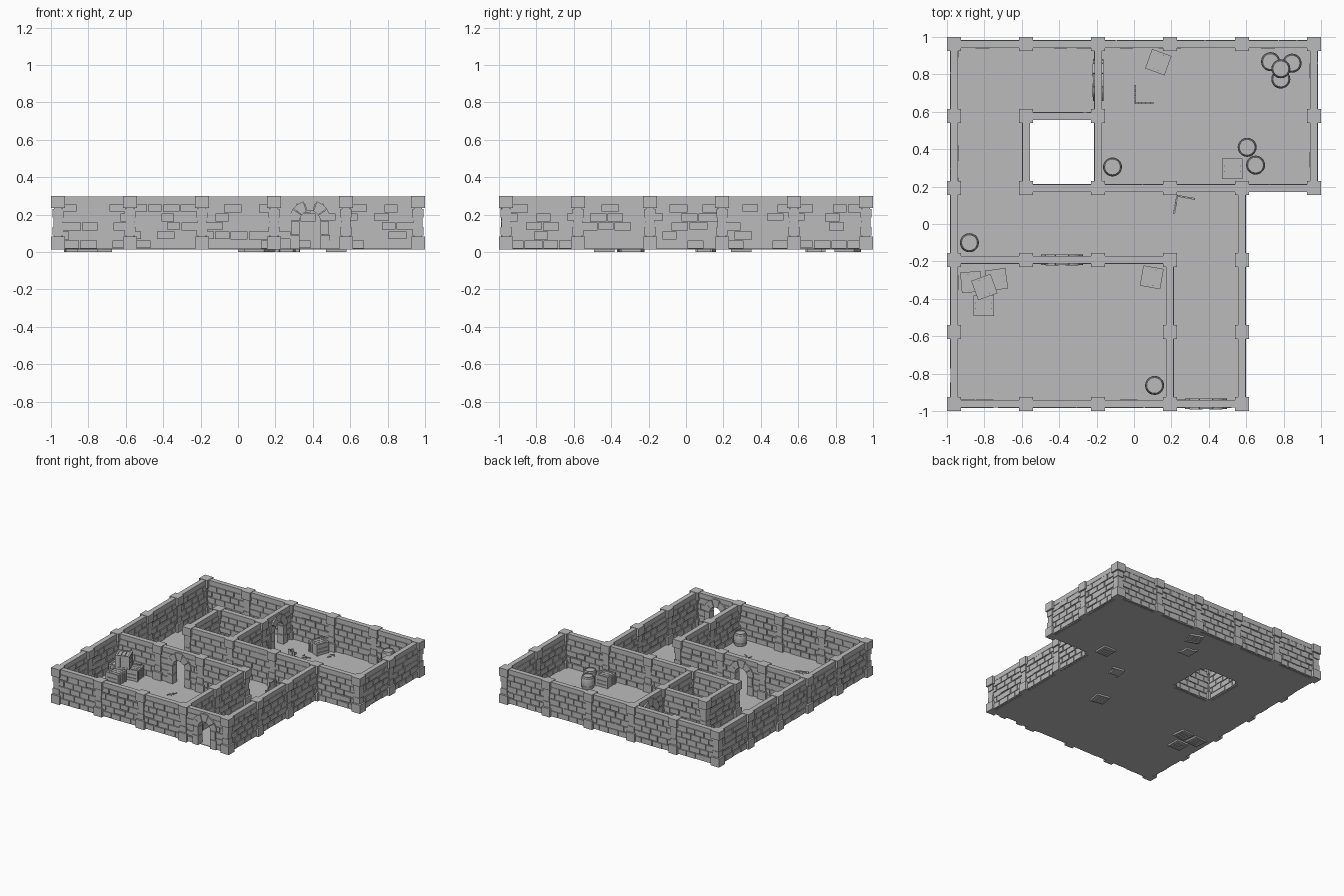
import bpy, bmesh, math, random
from mathutils import Matrix, Vector

if "Cube" in bpy.data.objects:
    bpy.data.objects.remove(bpy.data.objects["Cube"])

random.seed(4)
STEP = 0.3848
G = [-0.962 + STEP * i for i in range(6)]      # pillar grid lines
Z0, TOP, ROW = 0.015, 0.297, 0.0485            # wall foot, wall top, brick row height

stone = bpy.data.materials.new("stone grey")
stone.diffuse_color = (0.5, 0.5, 0.5, 1)
stone.use_nodes = True
stone.node_tree.nodes["Principled BSDF"].inputs["Base Color"].default_value = stone.diffuse_color


def box(bm, lo, hi, m=Matrix()):
    c = [(a + b) / 2 for a, b in zip(lo, hi)]
    s = [b - a for a, b in zip(lo, hi)]
    bmesh.ops.create_cube(bm, size=1, matrix=m @ Matrix.Translation(c) @ Matrix.Diagonal((*s, 1)))


def prism(bm, pts, half, m):
    """Extrude an (x, z) outline through y = -half..half."""
    a = [bm.verts.new(m @ Vector((x, -half, z))) for x, z in pts]
    b = [bm.verts.new(m @ Vector((x, half, z))) for x, z in pts]
    bm.faces.new(a)
    bm.faces.new(b[::-1])
    for i in range(len(a)):
        j = (i + 1) % len(a)
        bm.faces.new((a[j], a[i], b[i], b[j]))


def finish(bm, name):
    bmesh.ops.recalc_face_normals(bm, faces=bm.faces)
    me = bpy.data.meshes.new(name)
    bm.to_mesh(me)
    bm.free()
    me.materials.append(stone)
    return place(me, name)


def place(me, name, loc=(0, 0, 0), rot=0):
    ob = bpy.data.objects.new(name, me)
    ob.location, ob.rotation_euler.z = loc, math.radians(rot)
    bpy.context.collection.objects.link(ob)
    return ob


def brick_span(bm, m, x0, x1, z, odd):
    """One row of uneven bricks over a recessed mortar core."""
    box(bm, (x0, -0.013, z), (x1, 0.013, z + ROW), m)
    x = x0
    w = 0.045 if odd else 0.09
    while x < x1 - 0.005:
        e = x + w * random.uniform(0.8, 1.15)
        if x1 - e < 0.03:
            e = x1
        t = random.uniform(0.0185, 0.0225)
        drop = random.choice((0, 0, 0.004))
        box(bm, (x + 0.003, -t, z + 0.003 + drop), (e - 0.003, t, z + ROW - 0.003), m)
        x, w = e, 0.09


def wall(bm, m, arch=False):
    """One bay of wall, centred on its own origin."""
    h = STEP / 2 - 0.022
    for r in range(5):
        z = Z0 + r * ROW
        if arch:
            d = max(0, z + ROW / 2 - 0.165)
            gap = math.sqrt(max(0.1 ** 2 - d * d, 0.0036))
            brick_span(bm, m, -h, -gap, z, r % 2)
            brick_span(bm, m, gap, h, z, r % 2)
        else:
            brick_span(bm, m, -h, h, z, r % 2)
    box(bm, (-h, -0.02, Z0 + 5 * ROW), (h, 0.02, TOP), m)      # coping


def arch(bm, m):
    """Jamb stones and five voussoirs."""
    for s in (-1, 1):
        for k, (z0, z1) in enumerate(((Z0, 0.09), (0.093, 0.163))):
            a, b = s * 0.055, s * (0.107 - 0.008 * k)
            box(bm, (min(a, b), -0.028, z0), (max(a, b), 0.028, z1), m)
    n = 5
    for k in range(n):
        t = [math.pi * (k + f) / n for f in (0.03, 0.5, 0.97)]
        R = 0.12 if k == 2 else 0.112
        pts = [(0.055 * math.cos(a), 0.165 + 0.055 * math.sin(a)) for a in t]
        pts += [(R * math.cos(a), 0.165 + R * math.sin(a)) for a in reversed(t)]
        prism(bm, pts, 0.028 + 0.002 * (k % 2), m)


# Wall runs: (direction, fixed grid line, first, last)
runs = [("x", 5, 0, 5), ("x", 0, 0, 4), ("x", 3, 1, 5), ("x", 2, 0, 3), ("x", 4, 1, 2),
        ("y", 0, 0, 5), ("y", 5, 3, 5), ("y", 4, 0, 3), ("y", 3, 0, 2), ("y", 1, 3, 4), ("y", 2, 3, 5)]
arches = {("x", 0, 3), ("x", 2, 1), ("y", 2, 4)}
walls, doors, corners = bmesh.new(), bmesh.new(), set()
for d, line, a, b in runs:
    for i in range(a, b):
        mid = G[i] + STEP / 2
        if d == "x":
            m = Matrix.Translation((mid, G[line], 0))
            corners |= {(i, line), (i + 1, line)}
        else:
            m = Matrix.Translation((G[line], mid, 0)) @ Matrix.Rotation(math.pi / 2, 4, "Z")
            corners |= {(line, i), (line, i + 1)}
        door = (d, line, i) in arches
        wall(walls, m, door)
        if door:
            arch(doors, m)
finish(walls, "brick_walls")
finish(doors, "door_arches")

# Pillars: base, three shaft blocks, cap
bm = bmesh.new()
for i, j in sorted(corners):
    m = Matrix.Translation((G[i], G[j], 0))
    for w, z0, z1 in ((0.038, 0.013, 0.083), (0.029, 0.087, 0.133), (0.025, 0.133, 0.183),
                      (0.029, 0.185, 0.23), (0.022, 0.08, 0.24), (0.038, 0.234, 0.3)):
        box(bm, (-w, -w, z0), (w, w, z1), m)
finish(bm, "pillars")

# Floor tiles, leaving out the notch and the shaft
bm = bmesh.new()
for i in range(5):
    for j in range(5):
        if (i == 4 and j < 3) or (i, j) == (1, 3):
            continue
        box(bm, (G[i], G[j], 0.013), (G[i + 1], G[j + 1], 0.018))
finish(bm, "floor")

# Crate: core, edge beams, three planks per face
bm = bmesh.new()
C = 0.055
box(bm, (-0.044,) * 3, (0.044,) * 3)
turns = [Matrix(), Matrix.Rotation(math.pi / 2, 4, "Y"), Matrix.Rotation(math.pi / 2, 4, "X")]
for t in turns:
    for sx in (-1, 1):
        for k in (-1, 1):
            c = Vector((sx * (C - 0.007), k * (C - 0.007), 0))
            box(bm, (c.x - 0.007, c.y - 0.007, -C), (c.x + 0.007, c.y + 0.007, C), t)
    for k in (-1, 0, 1):
        box(bm, (k * 0.029 - 0.0125, -0.042, -0.05), (k * 0.029 + 0.0125, 0.042, 0.05), t)
crate = finish(bm, "crate")
crate.location, crate.rotation_euler.z = (0.13, 0.865, C), math.radians(-20)
for x, y, lvl, r in ((0.525, 0.295, 0, 90), (0.095, -0.285, 0, -10), (-0.87, -0.31, 0, 5),
                     (-0.735, -0.297, 0, 98), (-0.8, -0.337, 1, 20), (-0.803, -0.437, 0, 90)):
    place(crate.data, "crate", (x, y, C + lvl * 2 * C), r)

# Broken crate: bottom boards, two splintered sides
bm = bmesh.new()
box(bm, (-0.05, -0.05, 0), (0.03, 0.03, 0.02))
for k, h in enumerate((0.095, 0.08, 0.085, 0.05, 0.035)):
    a = -0.05 + k * 0.02
    box(bm, (a, -0.053, 0), (a + 0.018, -0.043, h))
    box(bm, (-0.053, a, 0), (-0.043, a + 0.018, h * 0.9))
box(bm, (-0.055, -0.056, 0), (0.052, -0.042, 0.014))
box(bm, (-0.056, -0.055, 0), (-0.042, 0.052, 0.014))
wreck = finish(bm, "broken_crate")
wreck.location = (0.055, 0.695, 0)
place(wreck.data, "broken_crate", (0.27, 0.095, 0), -100)

# Barrel: lathed bulging profile with hoops and sunken lid
prof = [(0, 0), (0.041, 0), (0.045, 0.012), (0.048, 0.013), (0.051, 0.03), (0.049, 0.031),
        (0.0505, 0.052), (0.049, 0.073), (0.051, 0.074), (0.048, 0.092), (0.045, 0.093),
        (0.042, 0.105), (0.036, 0.105), (0.036, 0.098), (0, 0.098)]
bm = bmesh.new()
vs = [bm.verts.new((r, 0, z)) for r, z in prof]
es = [bm.edges.new(p) for p in zip(vs, vs[1:])]
bmesh.ops.spin(bm, geom=vs + es, cent=(0, 0, 0), axis=(0, 0, 1), angle=2 * math.pi, steps=20)
bmesh.ops.remove_doubles(bm, verts=bm.verts, dist=0.0003)
barrel = finish(bm, "barrel")
bpy.context.view_layer.objects.active = barrel
barrel.select_set(True)
bpy.ops.object.shade_smooth_by_angle(angle=math.radians(30))
barrel.location = (-0.115, 0.305, 0.014)
for x, y, lvl in ((0.605, 0.41, 0), (0.65, 0.315, 0), (0.73, 0.868, 0), (0.845, 0.86, 0),
                  (0.785, 0.775, 0), (0.785, 0.83, 1), (-0.88, -0.1, 0), (0.11, -0.863, 0)):
    place(barrel.data, "barrel", (x, y, 0.014 + lvl * 0.105))

# Scattered splinters on the floor
bm = bmesh.new()
for x, y in ((0.27, 0.86), (0.79, 0.675), (0.7, 0.485), (-0.33, -0.37), (-0.06, -0.7), (0.26, -0.27), (0.1, 0.73)):
    for k in range(5):
        m = Matrix.Translation((x + random.uniform(-0.03, 0.03), y + random.uniform(-0.03, 0.03), 0.016))
        m = m @ Matrix.Rotation(random.uniform(0, math.pi), 4, "Z")
        l = random.uniform(0.007, 0.024)
        box(bm, (-l, -0.003, 0), (l, 0.003, 0.007), m)
finish(bm, "floor_splinters")
